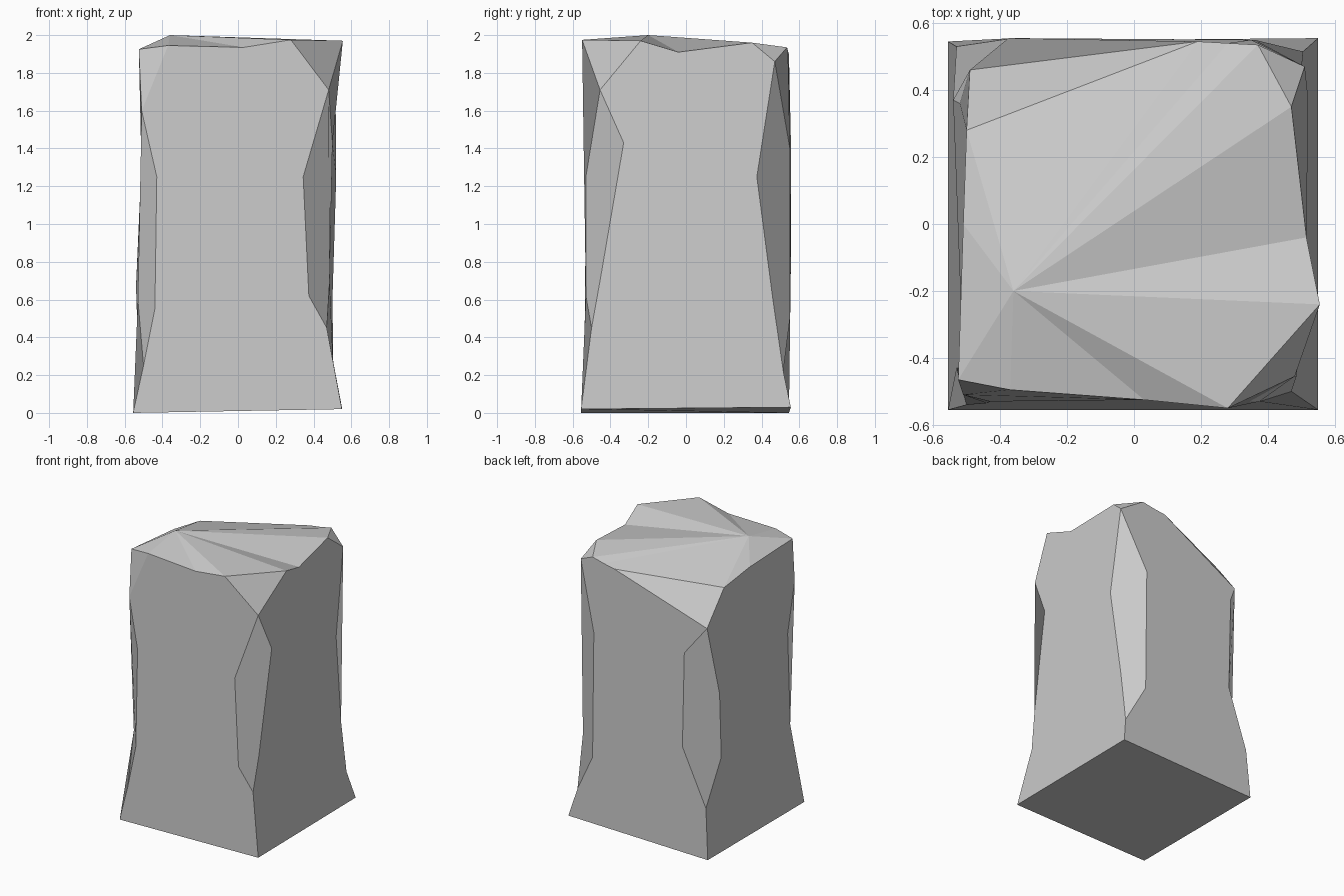
import bpy, bmesh

# Each corner, counter-clockwise from front left:
# foot, chip start, lower chip pair, upper chip pair, chip end, top pair
CORNERS = [
    [(-.555, -.555, 0), (-.50, -.54, .25), (-.53, -.43, .60), (-.44, -.535, .55),
     (-.51, -.43, 1.25), (-.43, -.53, 1.25), (-.51, -.51, 1.60),
     (-.525, -.465, 1.925), (-.37, -.495, 1.945)],
    [(.55, -.555, .02), (.47, -.50, .45), (.375, -.53, .62), (.485, -.455, .70),
     (.345, -.53, 1.25), (.50, -.33, 1.43), (.48, -.455, 1.71),
     (.28, -.55, 1.975), (.555, -.24, 1.97)],
    [(.55, .555, .03), (.505, .515, .22), (.50, .46, .60), (.36, .55, .50),
     (.52, .375, 1.25), (.35, .55, 1.40), (.51, .47, 1.86),
     (.47, .35, 1.96), (.37, .535, 1.935)],
    [(-.555, .545, 0), (-.53, .53, .36), (-.36, .555, .77), (-.54, .37, .67),
     (-.375, .555, 1.45), (-.52, .36, 1.12), (-.49, .46, 1.62),
     (.19, .545, 1.90), (-.50, .28, 1.85)],
]
# Dips in the rim between corners (front, right, back, left) and the top peak
RIM_MIDS = [(.03, -.525, 1.935), (.515, -.04, 1.91), (.28, .54, 1.915), (-.51, 0, 1.895)]
PEAK = (-.36, -.20, 2.0)

bm = bmesh.new()
corners = [[bm.verts.new(p) for p in c] for c in CORNERS]
mids = [bm.verts.new(p) for p in RIM_MIDS]
peak = bm.verts.new(PEAK)

rim = []
for i, (foot, low, a1, b1, a2, b2, high, ta, tb) in enumerate(corners):
    nfoot, nlow, na1, _, na2, _, nhigh, nta, _ = corners[(i + 1) % 4]
    # Worn chip along the corner, and the broken top corner
    bm.faces.new((low, b1, b2, high, a2, a1))
    bm.faces.new((high, tb, ta))
    # Large flat side
    bm.faces.new((foot, nfoot, nlow, na1, na2, nhigh, nta, mids[i],
                  tb, high, b2, b1, low))
    rim += [ta, tb, mids[i]]

# Uneven top and flat underside
for v, w in zip(rim, rim[1:] + rim[:1]):
    bm.faces.new((v, w, peak))
bm.faces.new([c[0] for c in reversed(corners)])
bmesh.ops.recalc_face_normals(bm, faces=bm.faces)

mesh = bpy.data.meshes.new("stone_block")
bm.to_mesh(mesh)
bm.free()
bpy.context.collection.objects.link(bpy.data.objects.new("stone_block", mesh))
